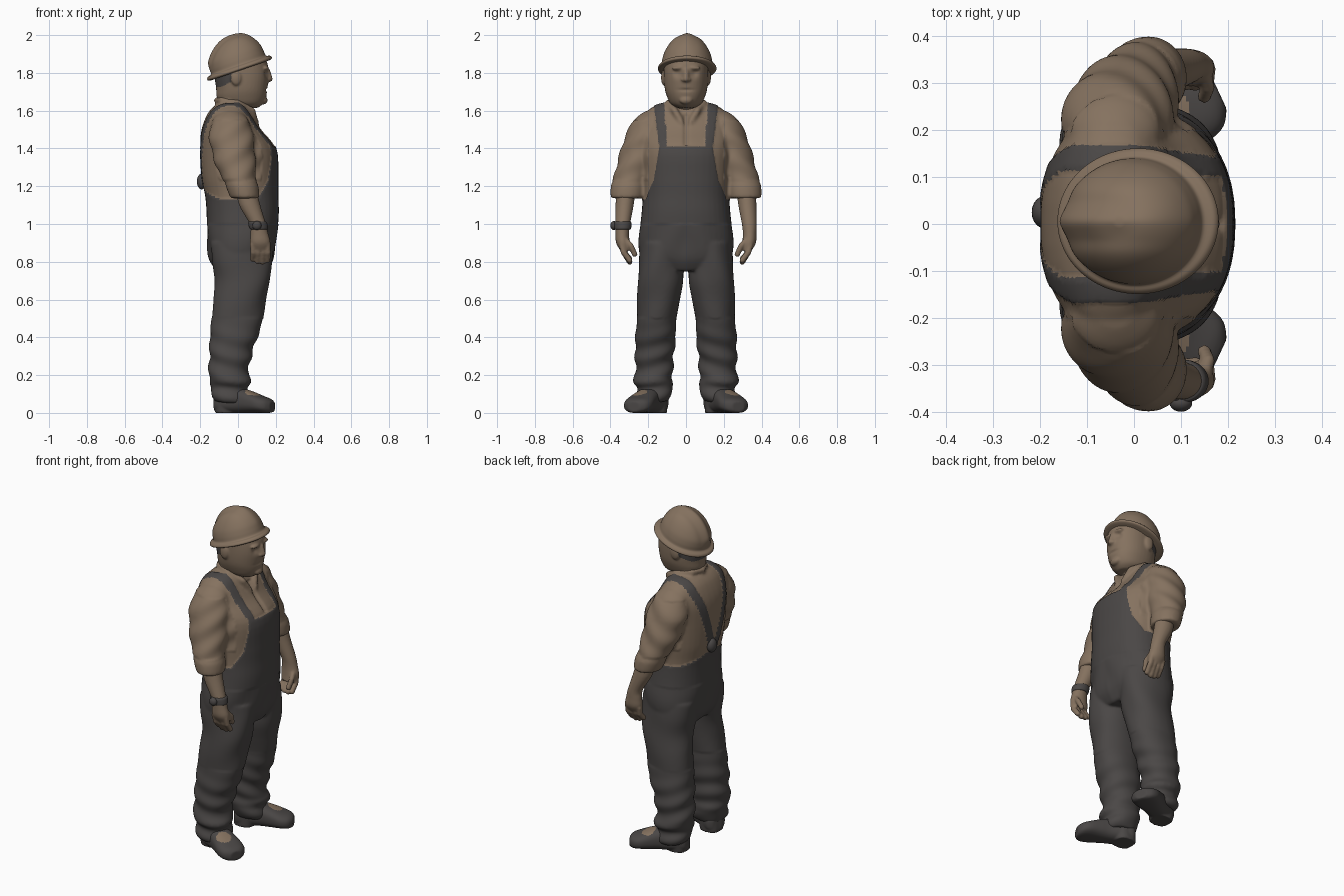
import bpy, bmesh, math
from mathutils import Matrix, Vector

if "Cube" in bpy.data.objects:
    bpy.data.objects.remove(bpy.data.objects["Cube"])


def material(name, rgb):
    m = bpy.data.materials.new(name)
    m.diffuse_color = (*rgb, 1)
    m.use_nodes = True
    m.node_tree.nodes["Principled BSDF"].inputs["Base Color"].default_value = m.diffuse_color
    return m


TAN = material("tan_brown", (0.235, 0.168, 0.115))
DARK = material("charcoal_grey", (0.069, 0.063, 0.061))


def loft(bm, rows, axis='z', n=2.0, sub=4, seg=40, mat=Matrix()):
    """Smooth skin through rows of (t, centre1, centre2, radius1, radius2)."""
    dense = []
    for i in range(len(rows) - 1):
        p = [Vector(rows[min(max(i + k, 0), len(rows) - 1)]) for k in (-1, 0, 1, 2)]
        for j in range(sub):
            u = j / sub
            dense.append(0.5 * (2 * p[1] + (p[2] - p[0]) * u + (2 * p[0] - 5 * p[1] + 4 * p[2] - p[3]) * u * u
                                + (3 * p[1] - p[0] - 3 * p[2] + p[3]) * u ** 3))
    dense.append(Vector(rows[-1]))
    rings = []
    for t, c1, c2, r1, r2 in dense:
        ring = []
        for k in range(seg):
            a = 2 * math.pi * k / seg
            ca, sa = math.cos(a), math.sin(a)
            u = c1 + r1 * math.copysign(abs(ca) ** (2 / n), ca)
            v = c2 + r2 * math.copysign(abs(sa) ** (2 / n), sa)
            co = Vector((u, v, t)) if axis == 'z' else Vector((t, u, max(v, 0)))
            ring.append(bm.verts.new(mat @ co))
        rings.append(ring)
    for a, b in zip(rings, rings[1:]):
        for k in range(seg):
            bm.faces.new((a[k], a[(k + 1) % seg], b[(k + 1) % seg], b[k]))
    bm.faces.new(rings[0])
    bm.faces.new(rings[-1])


def ball(bm, centre, radii):
    m = Matrix.Translation(centre) @ Matrix.Diagonal((*radii, 1))
    bmesh.ops.create_uvsphere(bm, u_segments=20, v_segments=12, radius=1, matrix=m)


def chain(bm, pts, r, side=1):
    """Row of overlapping balls along a path, for fingers and rolls."""
    for a, b in zip(pts, pts[1:]):
        for k in range(7):
            p = Vector(a).lerp(Vector(b), k / 6)
            ball(bm, (p.x, p.y * side, p.z), (r, r, r))


def finish(name, bm, voxel=0, smooth=4, shape=None, dark=None, colour=TAN):
    """Fuse the pieces, sculpt by a rule and colour faces by a rule."""
    bmesh.ops.recalc_face_normals(bm, faces=bm.faces)
    me = bpy.data.meshes.new(name)
    bm.to_mesh(me)
    bm.free()
    ob = bpy.data.objects.new(name, me)
    bpy.context.collection.objects.link(ob)
    if voxel:
        r = ob.modifiers.new("fuse", 'REMESH')
        r.mode, r.voxel_size = 'VOXEL', voxel
        s = ob.modifiers.new("soften", 'SMOOTH')
        s.factor, s.iterations = 0.5, smooth
        me = bpy.data.meshes.new_from_object(ob.evaluated_get(bpy.context.evaluated_depsgraph_get()))
        ob.modifiers.clear()
        ob.data = me
    me.materials.clear()
    for m in ((TAN, DARK) if dark else (colour,)):
        me.materials.append(m)
    if dark:
        for p in me.polygons:
            p.material_index = int(dark(*p.center))
    if shape:
        moves = [shape(v.co, v.normal) for v in me.vertices]
        for v, d in zip(me.vertices, moves):
            v.co += d
    me.shade_smooth()
    return ob


def mirror_rows(rows, s):
    return [(t, a, b * s, c, d) for t, a, b, c, d in rows]


def bump(co, c, r):
    return math.exp(-((co - Vector(c)).length / r) ** 2)


def ramp(z, z0, v0, z1, v1):
    u = min(max((z - z0) / (z1 - z0), 0), 1)
    return v0 + (v1 - v0) * u


# Shirt and overalls: torso, trouser legs, rolled sleeves and collar in one skin
bm = bmesh.new()
loft(bm, [(.755, .02, 0, .13, .19), (.82, .018, 0, .168, .235), (.92, .02, 0, .18, .245),
          (1.05, .025, 0, .187, .232), (1.15, .02, 0, .19, .225), (1.25, .01, 0, .2, .23),
          (1.4, 0, 0, .2, .24), (1.5, -.035, 0, .158, .24), (1.58, -.045, 0, .118, .22),
          (1.62, -.04, 0, .09, .175), (1.637, -.035, 0, .06, .13)], n=2.3)
leg = [(.06, -.04, .175, .085, .08), (.085, -.04, .173, .095, .09), (.13, -.04, .17, .092, .088),
       (.165, -.043, .172, .107, .1), (.21, -.05, .17, .1, .094), (.34, -.035, .165, .112, .1),
       (.42, -.018, .16, .125, .103), (.5, -.005, .155, .132, .1), (.6, .01, .146, .135, .107),
       (.7, .025, .135, .142, .116), (.8, .02, .13, .155, .116), (.9, .02, .125, .16, .11)]
sleeve = [(1.136, .036, .312, .066, .074), (1.145, .035, .312, .078, .087), (1.2, .022, .306, .086, .092),
          (1.222, .015, .3, .084, .09), (1.235, .01, .295, .088, .09), (1.3, -.01, .27, .104, .1),
          (1.45, -.035, .225, .117, .102), (1.55, -.04, .195, .095, .08), (1.595, -.04, .17, .05, .05)]
collar = [(.095, .02, 1.53), (.075, .06, 1.6), (.0, .095, 1.64), (-.085, .06, 1.655), (-.11, 0, 1.655)]
for s in (-1, 1):
    loft(bm, mirror_rows(leg, s), n=2.2)
    loft(bm, mirror_rows(sleeve, s))
    chain(bm, collar, .018, s)


def overalls(x, y, z):
    a = abs(y)
    if z < 1.13 + (.07 * max(0, 1 - a / .2) if x < 0 else 0):
        return True
    if x > -.03:
        if z < 1.41:
            return a < (ramp(z, 1.1, .225, 1.23, .17) if z < 1.23 else ramp(z, 1.23, .17, 1.4, .14))
        return ramp(z, 1.41, .1, 1.62, .115) < a < ramp(z, 1.41, .142, 1.62, .167)
    return abs(a - ramp(z, 1.2, .015, 1.58, .14)) < .027


def cloth(co, n):
    x, y, z = co
    d = .004 if overalls(x, y, z) else 0
    a = abs(y)
    if z < .5:      # bunched trouser folds
        d += .006 * math.sin(55 * z + 18 * a + 14 * x) * ramp(z, .3, 1, .5, 0)
    elif z < 1:
        d += .003 * math.sin(22 * z + 30 * a - 12 * x)
    elif a > .2 and 1.23 < z < 1.55:      # sleeve creases
        d += .004 * math.sin(48 * z - 30 * x + 12 * a)
    # shirt opening below the collar
    d -= .012 * math.exp(-(y / .012) ** 2) * (x > .03 and 1.42 < z < 1.58)
    return n * d


finish("shirt_and_overalls", bm, .009, 4, cloth, overalls)

# Head with neck, nose, brow, chin and ears
bm = bmesh.new()
loft(bm, [(1.5, -.03, 0, .08, .08), (1.6, -.025, 0, .082, .082), (1.7, -.02, 0, .09, .095)])
loft(bm, [(1.615, .045, 0, .06, .045), (1.635, .025, 0, .105, .08), (1.67, .018, 0, .13, .099),
          (1.72, .02, 0, .136, .113), (1.8, .018, 0, .145, .118), (1.88, .01, 0, .135, .112),
          (1.93, 0, 0, .09, .075)], n=2.15)
chain(bm, [(.155, 0, 1.81), (.168, 0, 1.768)], .016)
ball(bm, (.135, 0, 1.655), (.022, .035, .022))
for s in (-1, 1):
    ball(bm, (.16, s * .014, 1.764), (.014, .013, .011))
    ball(bm, (.145, s * .04, 1.825), (.02, .035, .013))
    ball(bm, (-.01, s * .117, 1.775), (.03, .015, .042))


def face(co, n):
    d = .012 * bump(co, (.15, .042, 1.798), .022) + .012 * bump(co, (.15, -.042, 1.798), .022)
    d += .007 * math.exp(-((co.z - 1.71) / .007) ** 2 - (co.y / .035) ** 2) * (co.x > .1)
    return Vector((-d, 0, 0))


def hair(x, y, z):
    return x < -.035 and z > 1.725 + max(0, x + .09) * .5


finish("head", bm, .006, 4, face, hair)

# Hard hat: flared brim and domed crown with a centre ridge, tipped back
bm = bmesh.new()
loft(bm, [(-.012, 0, 0, .165, .138), (-.008, 0, 0, .178, .152), (.0, 0, 0, .181, .155),
          (.01, 0, 0, .174, .148), (.018, 0, 0, .154, .136), (.045, 0, 0, .15, .132),
          (.08, .002, 0, .142, .122), (.12, .008, 0, .117, .1), (.15, .014, 0, .085, .074),
          (.168, .018, 0, .05, .045), (.175, .02, 0, .008, .008)], seg=96)


def ridge(co, n):
    fade = ramp(co.z, .03, 0, .08, 1) * ramp(co.x, .0, 1, .12, .2)
    return n * fade * (.008 * math.exp(-(co.y / .018) ** 2) - .004 * math.exp(-((abs(co.y) - .045) / .018) ** 2))


hat = finish("hard_hat", bm, shape=ridge)
hat.matrix_world = Matrix.Translation((.008, .006, 1.825)) @ Matrix.Rotation(math.radians(-19), 4, 'Y')

arm = [(.86, .12, .32, .045, .028), (.9, .118, .334, .054, .036), (.95, .113, .337, .047, .036),
       (1.0, .105, .335, .043, .039), (1.1, .062, .325, .056, .048), (1.2, .04, .315, .055, .05)]
for s, label in ((-1, "right"), (1, "left")):
    # Forearm and hand with curled fingers
    bm = bmesh.new()
    loft(bm, mirror_rows(arm, s))
    for i, tip in enumerate((.815, .803, .8, .808)):
        x = .078 + .026 * i
        chain(bm, [(x, .34, .89), (x + .003, .33, .85), (x, .298, tip)], .0155, s)
    chain(bm, [(.148, .325, .92), (.158, .292, .885), (.15, .272, .84)], .015, s)
    finish(label + "_forearm_and_hand", bm, .006, 3)

    # Boot, turned outward, with a worn tan patch over the toe
    bm = bmesh.new()
    turn = Matrix.Translation((-.1, s * .145, 0)) @ Matrix.Rotation(s * math.radians(25), 4, 'Z')
    loft(bm, [(-.02, 0, .05, .03, .04), (.0, 0, .055, .058, .055), (.05, 0, .062, .066, .062),
              (.13, 0, .065, .066, .065), (.19, 0, .057, .074, .057), (.25, 0, .045, .08, .045),
              (.29, 0, .038, .066, .038), (.312, 0, .033, .035, .028)], 'x', 2.5, mat=turn)
    loft(bm, [(.0, -.06, s * .16, .06, .058), (.02, -.06, s * .16, .062, .06), (.12, -.05, s * .17, .07, .07)], n=2.6)
    finish(label + "_boot", bm, .006, 3, None,
           lambda x, y, z: (Vector((x, abs(y), z)) - Vector((.075, .245, .1))).length > .042)

# Watch on the right wrist
bm = bmesh.new()
loft(bm, mirror_rows([(.972, .111, .335, .045, .042), (.98, .109, .335, .05, .045),
                      (1.005, .104, .335, .05, .046), (1.013, .102, .335, .045, .042)], -1))
ball(bm, (.1, -.382, .992), (.024, .018, .024))
finish("watch", bm, colour=DARK)

# Strap junction at the back of the waist
bm = bmesh.new()
ball(bm, (-.192, .025, 1.225), (.026, .034, .042))
finish("back_strap_knot", bm, colour=DARK)
